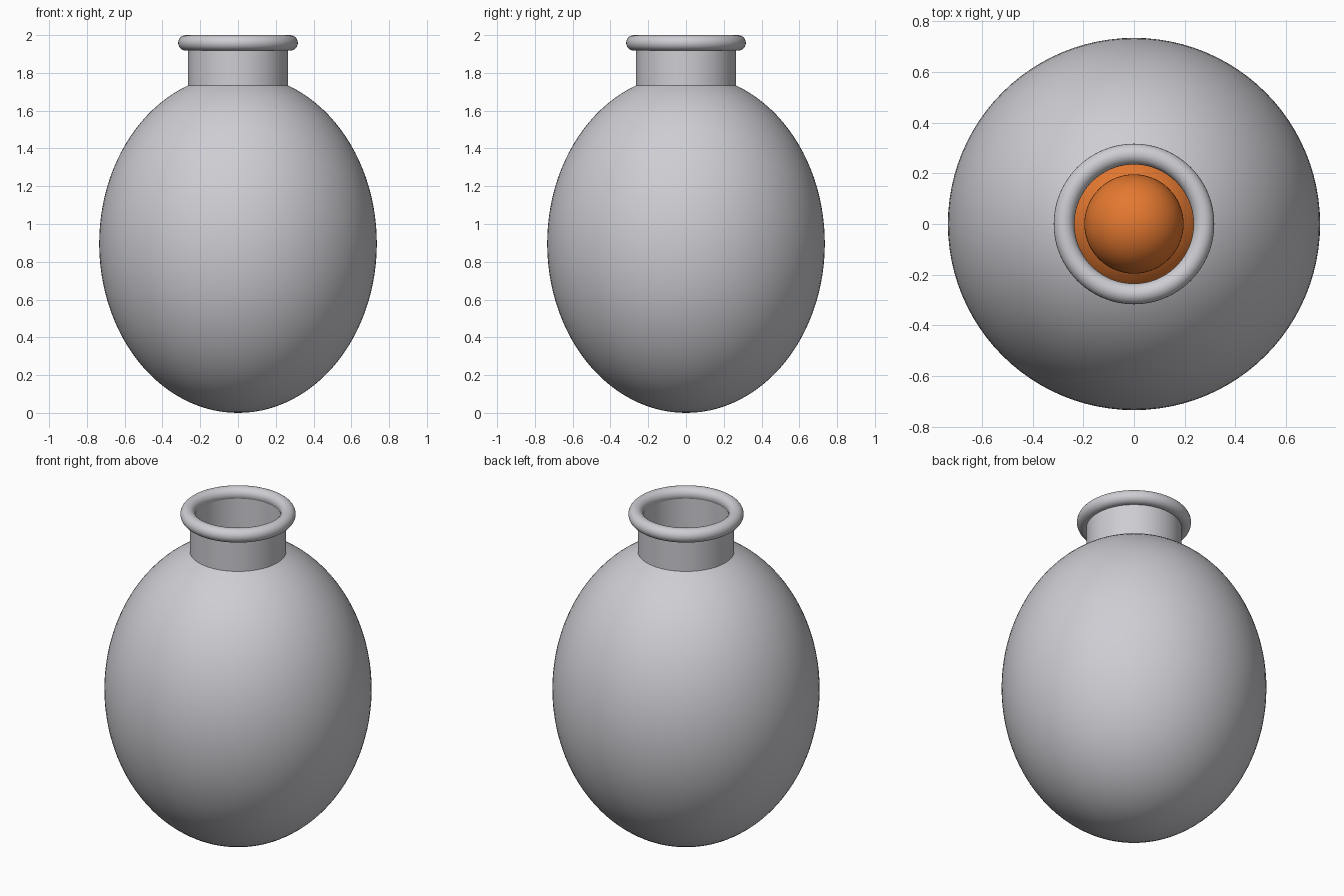
import bpy
import bmesh
import math

old = bpy.data.objects.get("Cube")
if old:
    bpy.data.objects.remove(old, do_unlink=True)


def material(name, color):
    mat = bpy.data.materials.new(name)
    mat.use_nodes = True
    mat.diffuse_color = color
    mat.node_tree.nodes["Principled BSDF"].inputs["Base Color"].default_value = color
    return mat


glass = material("pale grey", (0.61, 0.61, 0.65, 1))
orange = material("orange", (0.78, 0.19, 0.03, 1))


def finish(obj, name, mat):
    obj.name = name
    obj.data.materials.append(mat)
    bpy.ops.object.select_all(action='DESELECT')
    obj.select_set(True)
    bpy.context.view_layer.objects.active = obj
    bpy.ops.object.shade_smooth_by_angle(angle=math.radians(35))


def lathe(name, profile, mat, steps=96):
    """Spin an (r, z) profile around the z axis."""
    bm = bmesh.new()
    verts = [bm.verts.new((r, 0, z)) for r, z in profile]
    edges = [bm.edges.new(pair) for pair in zip(verts, verts[1:])]
    bmesh.ops.spin(bm, geom=verts + edges, cent=(0, 0, 0), axis=(0, 0, 1),
                   angle=math.tau, steps=steps)
    bmesh.ops.remove_doubles(bm, verts=bm.verts, dist=0.0001)
    bmesh.ops.recalc_face_normals(bm, faces=bm.faces)
    mesh = bpy.data.meshes.new(name)
    bm.to_mesh(mesh)
    bm.free()
    obj = bpy.data.objects.new(name, mesh)
    bpy.context.collection.objects.link(obj)
    finish(obj, name, mat)


def egg_arc(radius, half_height, centre, stop_radius, count=48):
    """Elliptical arc from the bottom pole up to the neck opening."""
    end = math.pi - math.asin(stop_radius / radius)
    return [(radius * math.sin(end * i / count),
             centre - half_height * math.cos(end * i / count))
            for i in range(count + 1)]


# Hollow egg-shaped flask with a straight neck
CENTRE = 0.897
outer = egg_arc(0.735, 0.897, CENTRE, 0.265)
inner = egg_arc(0.705, 0.867, CENTRE, 0.24)
lathe("flask_body", outer + [(0.265, 1.95), (0.24, 1.95)] + inner[::-1], glass)

# Rounded lip
bpy.ops.mesh.primitive_torus_add(major_radius=0.276, minor_radius=0.041,
                                 major_segments=96, minor_segments=24,
                                 location=(0, 0, 1.959))
finish(bpy.context.object, "neck_lip", glass)

# Orange contents: a small ball resting on a larger one
for name, radius, z in (("contents_lower", 0.31, 1.2), ("contents_upper", 0.196, 1.5)):
    bpy.ops.mesh.primitive_uv_sphere_add(segments=64, ring_count=32,
                                         radius=radius, location=(0, 0, z))
    finish(bpy.context.object, name, orange)
